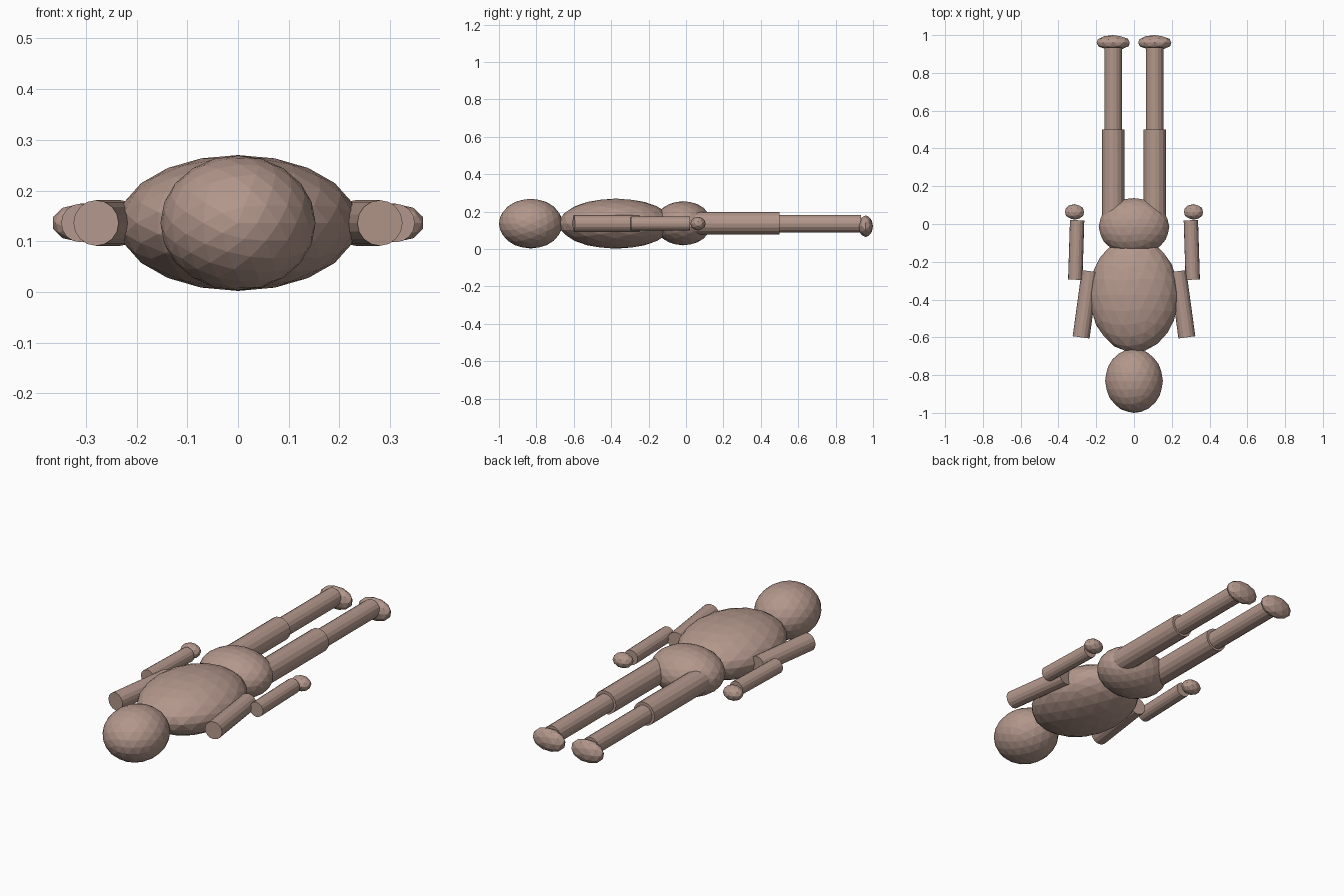
import bpy
from mathutils import Vector, Matrix

if "Cube" in bpy.data.objects:
    bpy.data.objects.remove(bpy.data.objects["Cube"])

skin = bpy.data.materials.new("dusty tan")
skin.diffuse_color = (0.45, 0.31, 0.26, 1)
skin.use_nodes = True
skin.node_tree.nodes["Principled BSDF"].inputs["Base Color"].default_value = skin.diffuse_color
Z = 0.136  # height of the body axis


def finish(name):
    ob = bpy.context.object
    ob.name = name
    ob.data.materials.append(skin)
    return ob


def ball(name, centre, radii, detail=3):
    """Faceted ellipsoid with its poles along the body (y)."""
    bpy.ops.mesh.primitive_ico_sphere_add(subdivisions=detail, radius=1)
    ob = finish(name)
    ob.data.transform(Matrix.Rotation(1.5707963, 4, 'X'))
    ob.data.transform(Matrix.Diagonal((*radii, 1)))
    ob.location = centre
    return ob


def limb(name, start, end, radius):
    """Flat-sided cylinder between two points."""
    a, b = Vector(start), Vector(end)
    bpy.ops.mesh.primitive_cylinder_add(vertices=16, radius=radius, depth=(b - a).length)
    ob = finish(name)
    ob.location = (a + b) / 2
    ob.rotation_euler = (b - a).to_track_quat('Z', 'Y').to_euler()
    return ob


# Head, torso and pelvis
ball("head", (0, -0.83, Z), (0.153, 0.17, 0.133))
ball("torso", (0, -0.375, Z), (0.236, 0.305, 0.134))
ball("pelvis", (0, -0.015, 0.138), (0.187, 0.152, 0.118))

# Arms and legs on both sides
for side, s in (("left", 1), ("right", -1)):
    limb(side + "_upper_arm", (s * 0.28, -0.6, Z), (s * 0.232, -0.25, Z), 0.045)
    limb(side + "_forearm", (s * 0.311, -0.295, Z), (s * 0.301, 0.02, Z), 0.038)
    ball(side + "_hand", (s * 0.315, 0.064, Z), (0.053, 0.041, 0.037), 2)
    limb(side + "_thigh", (s * 0.11, 0.03, 0.138), (s * 0.11, 0.5, 0.138), 0.06)
    limb(side + "_shin", (s * 0.11, 0.46, Z), (s * 0.11, 0.935, Z), 0.047)
    ball(side + "_foot", (s * 0.11, 0.96, 0.122), (0.092, 0.04, 0.058), 2)
